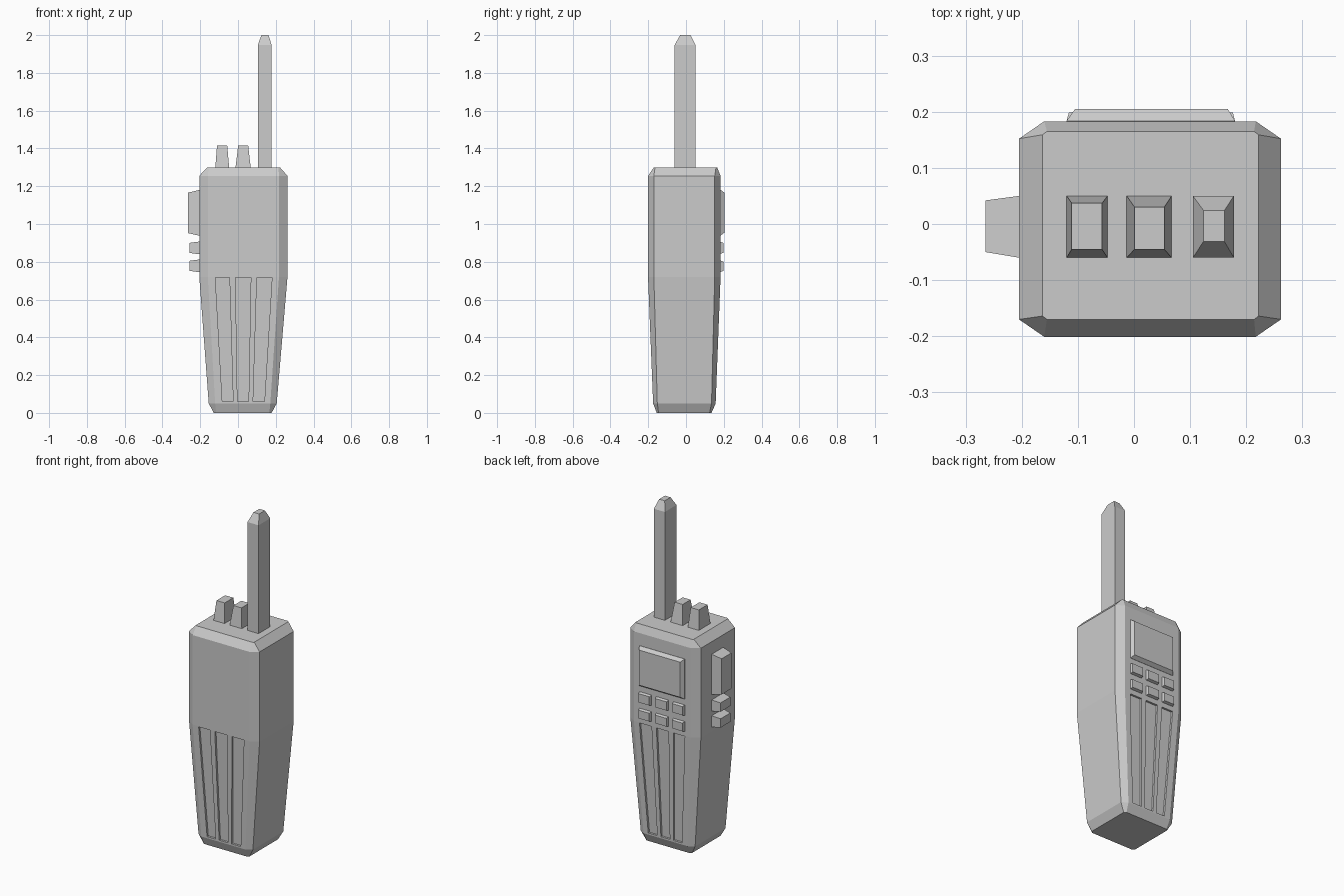
import bpy, bmesh

if "Cube" in bpy.data.objects:
    bpy.data.objects.remove(bpy.data.objects["Cube"])


def loft(name, groups, bevel=None):
    """One object from lofted, capped shells; each group is a list of rings."""
    bm = bmesh.new()
    for rings in groups:
        vs = [[bm.verts.new(p) for p in r] for r in rings]
        n = len(vs[0])
        bm.faces.new(vs[0])
        bm.faces.new(vs[-1])
        for a, b in zip(vs, vs[1:]):
            for i in range(n):
                j = (i + 1) % n
                bm.faces.new((a[i], a[j], b[j], b[i]))
    bmesh.ops.recalc_face_normals(bm, faces=bm.faces)
    me = bpy.data.meshes.new(name)
    bm.to_mesh(me)
    bm.free()
    ob = bpy.data.objects.new(name, me)
    bpy.context.collection.objects.link(ob)
    return ob


def octagon(z, x0, x1, y0, y1, cx, cy):
    return [(x0 + cx, y0, z), (x1 - cx, y0, z), (x1, y0 + cy, z), (x1, y1 - cy, z),
            (x1 - cx, y1, z), (x0 + cx, y1, z), (x0, y1 - cy, z), (x0, y0 + cy, z)]


def rect(axis, w, a0, a1, b0, b1):
    """Rectangle at height w along an axis, spanned by the other two axes."""
    i = "xyz".index(axis)
    ring = []
    for p in ((a0, b0), (a1, b0), (a1, b1), (a0, b1)):
        q = list(p)
        q.insert(i, w)
        ring.append(tuple(q))
    return ring


# Body: tapered grip, straight head, chamfered all round
body = loft("body", [[
    octagon(0.0, -0.128, 0.178, -0.155, 0.135, 0.012, 0.01),
    octagon(0.05, -0.155, 0.205, -0.174, 0.157, 0.034, 0.022),
    octagon(0.72, -0.205, 0.262, -0.201, 0.183, 0.045, 0.031),
    octagon(1.255, -0.205, 0.262, -0.201, 0.183, 0.045, 0.031),
    octagon(1.3, -0.163, 0.222, -0.17, 0.165, 0.008, 0.006)]])

# Grip grooves: three tapering recesses on the front and back
columns = [(-0.12, -0.045), (-0.013, 0.068), (0.1, 0.18)]
feet = [(-0.083, -0.026), (-0.003, 0.056), (0.08, 0.14)]
grooves = []
for (t0, t1), (b0, b1) in zip(columns, feet):
    for lo, hi, s in ((-0.174, -0.201, -1), (0.157, 0.183, 1)):
        grooves.append([[(b0, lo + s * d, 0.06), (b1, lo + s * d, 0.06),
                         (t1, hi + s * d, 0.717), (t0, hi + s * d, 0.717)]
                        for d in (-0.012, 0.03)])
cutter = loft("groove_cutter", grooves)
cutter.hide_render = True
cutter.hide_viewport = True
cut = body.modifiers.new("grooves", "BOOLEAN")
cut.operation = "DIFFERENCE"
cut.solver = "EXACT"
cut.object = cutter

# Screen on the back
loft("screen", [[rect("y", 0.17, -0.12, 0.18, 0.94, 1.18),
                 rect("y", 0.184, -0.12, 0.18, 0.94, 1.18),
                 rect("y", 0.205, -0.105, 0.167, 0.955, 1.165)]])

# Keypad: two rows of three
rows = [(0.747, 0.806), (0.843, 0.905)]
for r, (z0, z1) in enumerate(rows):
    for c, (x0, x1) in enumerate(columns):
        loft(f"key_{r}_{c}", [[rect("y", 0.17, x0, x1, z0, z1),
                               rect("y", 0.184, x0, x1, z0, z1),
                               rect("y", 0.199, x0 + .004, x1 - .004, z0 + .005, z1 - .005)]])

# Side buttons: talk bar and two small buttons
for name, z0, z1, x in (("talk_button", 0.938, 1.18, -0.265),
                        ("side_button_upper", 0.84, 0.907, -0.258),
                        ("side_button_lower", 0.745, 0.812, -0.258)):
    e = 0.014 if name == "talk_button" else 0.007
    loft(name, [[rect("x", -0.16, -0.062, 0.052, z0, z1),
                 rect("x", -0.205, -0.06, 0.05, z0, z1),
                 rect("x", x, -0.05, 0.042, z0 + e, z1 - e)]])

# Two tapered knobs on top
for name, b0, b1, t0, t1, y0, y1 in (("knob_left", -0.12, -0.047, -0.111, -0.057, -0.045, 0.037),
                                     ("knob_right", -0.013, 0.067, 0.001, 0.054, -0.045, 0.03)):
    loft(name, [[rect("z", 1.28, b0, b1, -0.06, 0.05),
                 rect("z", 1.3, b0, b1, -0.06, 0.05),
                 rect("z", 1.415, t0, t1, y0, y1)]])

# Antenna with a pointed cap
loft("antenna", [[rect("z", 1.28, 0.105, 0.178, -0.06, 0.05),
                  rect("z", 1.948, 0.105, 0.178, -0.06, 0.05),
                  rect("z", 2.0, 0.124, 0.161, -0.031, 0.024)]])
